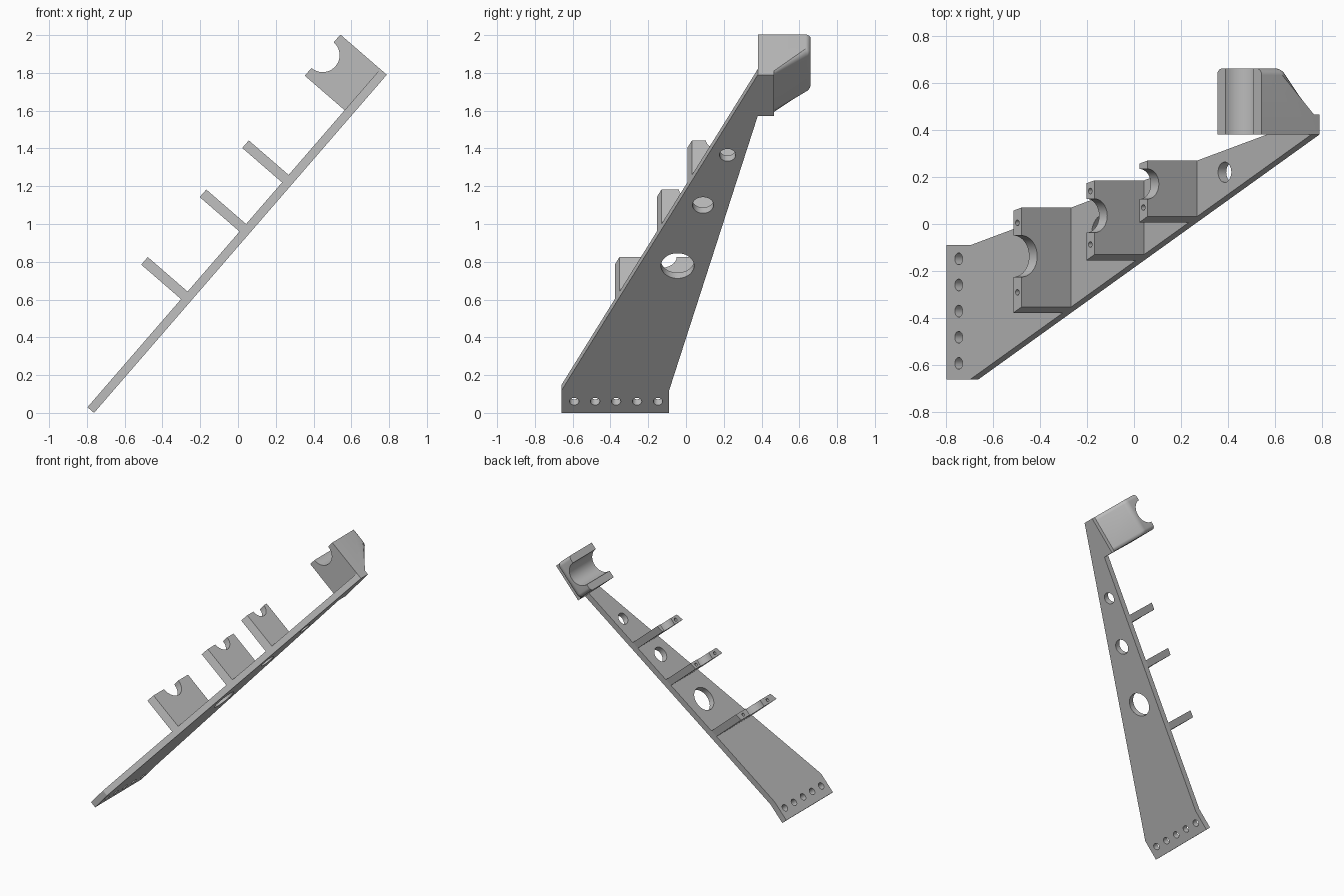
import bpy, bmesh, math
from mathutils import Matrix, Vector

cube = bpy.data.objects.get("Cube")
if cube:
    bpy.data.objects.remove(cube, do_unlink=True)

# Leaning frame: local x runs up the plate, y is depth, z is the plate normal
TILT = math.atan2(1.79, 1.55)
FRAME = Matrix.Translation((-0.797, 0, 0.03)) @ Matrix.Rotation(-TILT, 4, 'Y')
THICK, HEIGHT, LENGTH = 0.046, 0.279, 2.368
FOOT, HEAD = 0.155, 2.08
FRONT, BACK, HEAD_Y = -0.66, -0.09, 0.38

grey = bpy.data.materials.new("plain_grey")
grey.use_nodes = True
grey.diffuse_color = (0.5, 0.5, 0.5, 1)
grey.node_tree.nodes["Principled BSDF"].inputs["Base Color"].default_value = (0.5, 0.5, 0.5, 1)


def front_edge(u):
    return FRONT + (u - FOOT) / (LENGTH - FOOT) * (HEAD_Y - FRONT)


def back_edge(u):
    return BACK + (u - FOOT) / (HEAD - FOOT) * (HEAD_Y - BACK)


def prism(points, offset):
    """Extrude a flat outline by an offset."""
    bm = bmesh.new()
    face = bm.faces.new([bm.verts.new(p) for p in points])
    new = bmesh.ops.extrude_face_region(bm, geom=[face])
    moved = [g for g in new["geom"] if isinstance(g, bmesh.types.BMVert)]
    bmesh.ops.translate(bm, verts=moved, vec=offset)
    bmesh.ops.recalc_face_normals(bm, faces=bm.faces)
    return bm


def add_cylinder(bm, centre, radius, depth, axis):
    turn = Vector((0, 0, 1)).rotation_difference(Vector(axis)).to_matrix().to_4x4()
    bmesh.ops.create_cone(bm, cap_ends=True, segments=40, radius1=radius, radius2=radius,
                          depth=depth, matrix=Matrix.Translation(centre) @ turn)


def make_object(name, bm):
    mesh = bpy.data.meshes.new(name)
    bm.to_mesh(mesh)
    bm.free()
    mesh.materials.append(grey)
    obj = bpy.data.objects.new(name, mesh)
    obj.matrix_world = FRAME
    bpy.context.collection.objects.link(obj)
    return obj


def finish(name, bm, holes):
    """Cut round holes given as (centre, radius, depth, axis), then shade."""
    obj = make_object(name, bm)
    cut = bmesh.new()
    for hole in holes:
        add_cylinder(cut, *hole)
    cutter = make_object(name + "_cutter", cut)
    cutter.hide_render = True
    mod = obj.modifiers.new("holes", 'BOOLEAN')
    mod.operation, mod.solver, mod.object = 'DIFFERENCE', 'EXACT', cutter
    bpy.ops.object.select_all(action='DESELECT')
    bpy.context.view_layer.objects.active = obj
    obj.select_set(True)
    bpy.ops.object.modifier_apply(modifier=mod.name)
    bpy.data.objects.remove(cutter, do_unlink=True)
    bpy.ops.object.shade_smooth_by_angle(angle=math.radians(25))


UP, ALONG, ACROSS = (0, 0, 1), (1, 0, 0), (0, 1, 0)

# Tapered back plate with mounting holes and lightening holes
outline = [(0, FRONT), (FOOT, FRONT), (LENGTH, HEAD_Y), (HEAD, HEAD_Y), (FOOT, BACK), (0, BACK)]
holes = [((0.08, -0.592 + 0.111 * i, 0), 0.025, 0.3, UP) for i in range(5)]
holes += [((u, y, 0), r, 0.3, UP) for u, y, r in
          [(1.03, -0.045, 0.088), (1.455, 0.09, 0.056), (1.806, 0.22, 0.043)]]
finish("back_plate", prism([(u, y, 0) for u, y in outline], (0, 0, -THICK)), holes)

# Three notched ribs: start, notch centre, notch radius, screw hole positions
ribs = [(0.757, -0.137, 0.088, (0.005, -0.29)),
        (1.23, 0.035, 0.072, (0.14, -0.087)),
        (1.574, 0.17, 0.064, (0.07,))]
names = ["lower_rib", "middle_rib", "upper_rib"]
for name, (u, y, r, screws) in zip(names, ribs):
    v = u + 0.053
    base = [(u, front_edge(u), 0), (v, front_edge(v), 0), (v, back_edge(v), 0), (u, back_edge(u), 0)]
    cuts = [((u + 0.026, y, HEIGHT), r, 0.3, ALONG)]
    cuts += [((u + 0.026, s, HEIGHT), 0.012, 0.2, UP) for s in screws]
    finish(name, prism(base, (0, 0, HEIGHT)), cuts)

# Head block with sloped underside, rounded back edges and a round cradle
side = [(HEAD_Y, -THICK), (0.465, -THICK), (0.465, -0.015), (0.66, 0.15), (0.66, HEIGHT), (HEAD_Y, HEIGHT)]
head = prism([(HEAD, y, n) for y, n in side], (LENGTH - HEAD, 0, 0))
rounded = [e for e in head.edges
           if max(v.co.y for v in e.verts) > 0.6 and min(v.co.z for v in e.verts) < 0.2]
bmesh.ops.bevel(head, geom=rounded, offset=0.028, segments=6, profile=0.5, affect='EDGES')
finish("head_block", head, [(((HEAD + LENGTH) / 2, 0.5, HEIGHT), 0.09, 1.0, ACROSS)])
